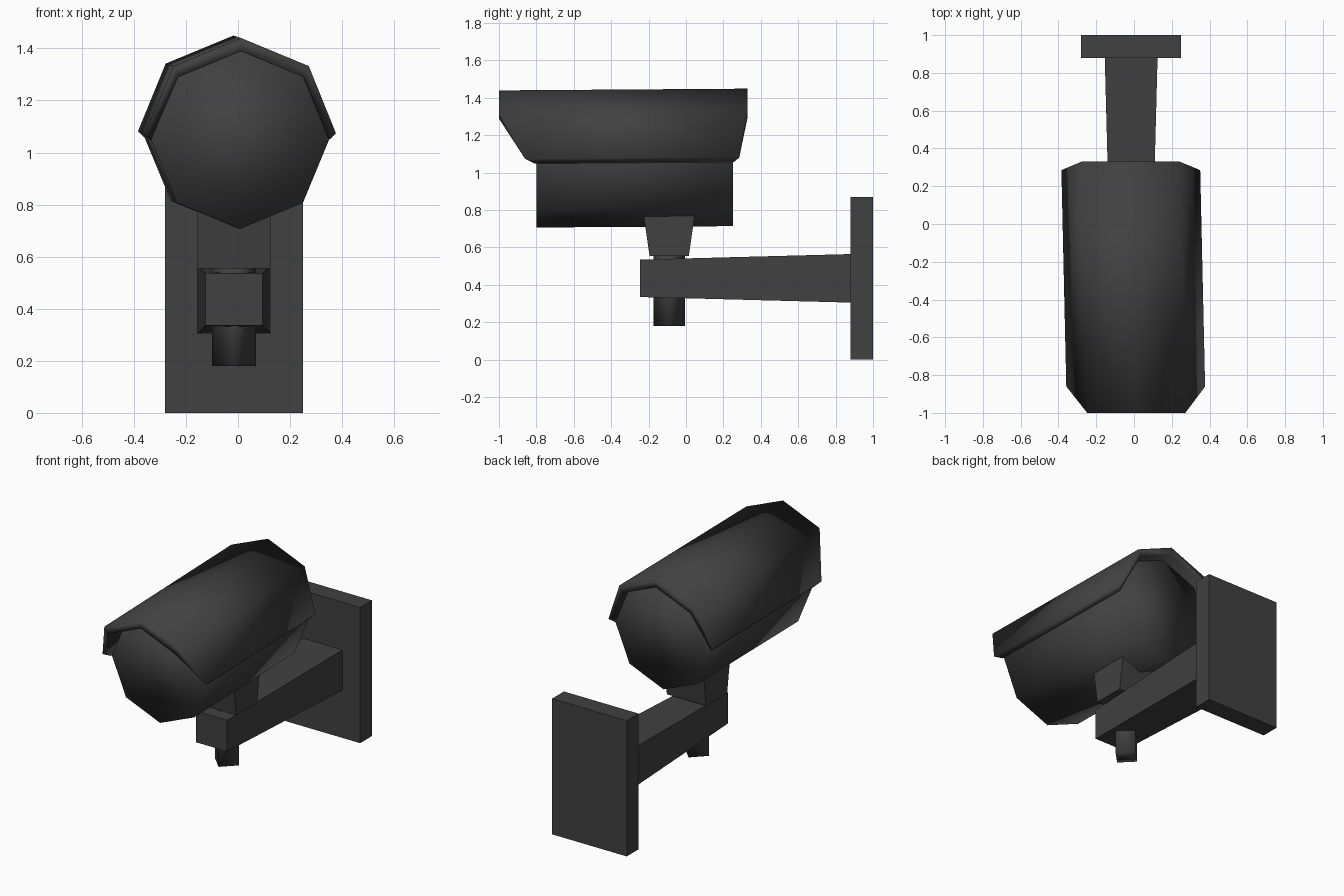
import bpy, bmesh, math

if "Cube" in bpy.data.objects:
    bpy.data.objects.remove(bpy.data.objects["Cube"])

metal = bpy.data.materials.new("dark grey metal")
metal.diffuse_color = (0.052, 0.052, 0.052, 1)
metal.use_nodes = True
metal.node_tree.nodes["Principled BSDF"].inputs["Base Color"].default_value = metal.diffuse_color


def make(name, bm, smooth=False):
    bmesh.ops.recalc_face_normals(bm, faces=bm.faces)
    for f in bm.faces:
        f.smooth = smooth
    mesh = bpy.data.meshes.new(name)
    bm.to_mesh(mesh)
    bm.free()
    mesh.materials.append(metal)
    ob = bpy.data.objects.new(name, mesh)
    bpy.context.collection.objects.link(ob)


def bridge(bm, a, b):
    for i in range(len(a)):
        j = (i + 1) % len(a)
        bm.faces.new((a[i], a[j], b[j], b[i]))


def loft(name, start, end, smooth=False):
    """Closed solid between two matching rings."""
    bm = bmesh.new()
    a, b = ([bm.verts.new(p) for p in ring] for ring in (start, end))
    bridge(bm, a, b)
    bm.faces.new(a)
    bm.faces.new(b)
    make(name, bm, smooth)


CX = -0.015  # centre line of the bracket


def rect_xz(y, hw, z0, z1):
    return [(CX + sx * hw, y, z) for sx, z in ((-1, z0), (1, z0), (1, z1), (-1, z1))]


def rect_xy(z, hx, hy):
    return [(CX + sx * hx, -0.09 + sy * hy, z)
            for sx, sy in ((-1, -1), (1, -1), (1, 1), (-1, 1))]


# Wall bracket: plate and tapered arm
loft("wall_plate", rect_xz(0.88, 0.265, 0, 0.87), rect_xz(1.0, 0.265, 0, 0.87))
loft("arm", rect_xz(-0.245, 0.11, 0.335, 0.535), rect_xz(0.89, 0.14, 0.305, 0.565))

# Tapered swivel block under the camera and the four-sided pin through the arm
loft("swivel_block", rect_xy(0.555, 0.14, 0.105), rect_xy(0.80, 0.14, 0.14))


def diamond(z, r):
    return [(CX + r * math.cos(i * math.pi / 2), -0.09 + r * math.sin(i * math.pi / 2), z)
            for i in range(4)]


loft("swivel_pin", diamond(0.18, 0.085), diamond(0.56, 0.085), True)


# Camera: octagonal body with a hollow hood over the upper half, turned slightly
def oct_point(i, y, r, zc):
    a = i * math.pi / 4
    return (r * math.cos(a) - 0.0105 - 0.0226 * y, y,
            zc + r * math.sin(a) + 0.007 * (y + 0.33))


loft("camera_body", [oct_point(i, -0.80, 0.342, 1.052) for i in range(8)],
     [oct_point(i, 0.25, 0.342, 1.052) for i in range(8)], True)


def hood_ring(y_mid, y_side, y_inner):
    outer = [oct_point(i, y_side if i in (0, 4) else y_mid, 0.3675, 1.077) for i in range(5)]
    inner = [oct_point(i, y_inner if i in (0, 4) else y_mid, 0.342, 1.052) for i in range(5)]
    return outer, inner


bm = bmesh.new()
ends = []
for args in ((-1.0, -0.86, -0.81), (0.33, 0.285, 0.255)):
    outer, inner = ([bm.verts.new(p) for p in row] for row in hood_ring(*args))
    for i in range(4):  # rim
        bm.faces.new((outer[i], outer[i + 1], inner[i + 1], inner[i]))
    ends.append(outer + inner[::-1])
bridge(bm, *ends)
make("hood", bm, True)
